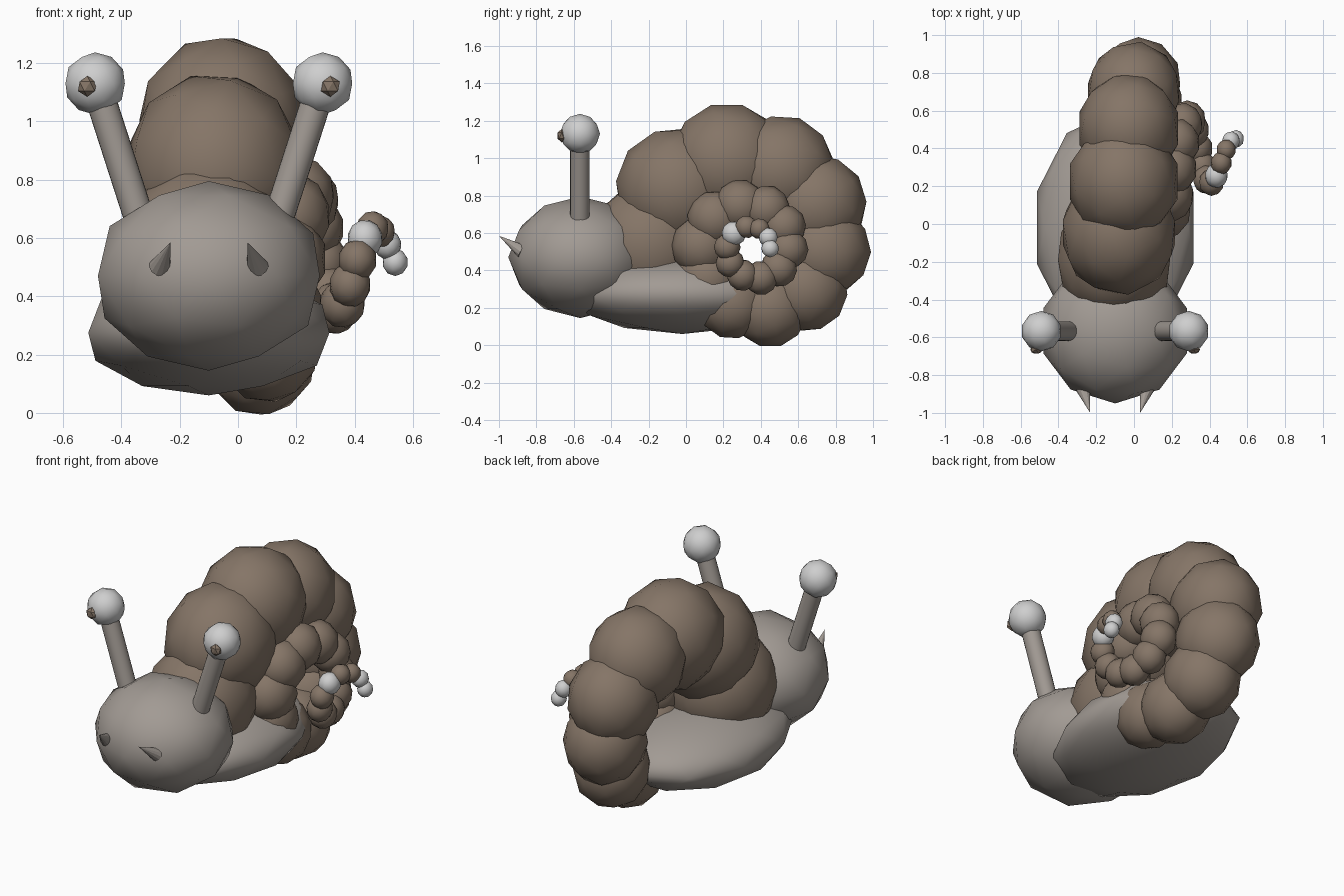
import bpy, math
from mathutils import Vector

if "Cube" in bpy.data.objects:
    bpy.data.objects.remove(bpy.data.objects["Cube"])


def material(name, rgb):
    m = bpy.data.materials.new(name)
    m.diffuse_color = (*rgb, 1)
    m.use_nodes = True
    m.node_tree.nodes["Principled BSDF"].inputs["Base Color"].default_value = m.diffuse_color
    return m


SKIN = material("skin_grey", (0.36, 0.325, 0.295))
SHELL = material("shell_brown", (0.235, 0.178, 0.135))
PALE = material("pale_grey", (0.62, 0.62, 0.62))
CX = -0.10  # the body sits slightly left of the shell tip


def finish(ob, name, mat, smooth=True):
    ob.name = name
    ob.data.materials.append(mat)
    if smooth:
        bpy.ops.object.shade_smooth()
    return ob


def ball(name, loc, scale, mat, rot=(0, 0, 0), sub=2, smooth=True):
    bpy.ops.mesh.primitive_ico_sphere_add(subdivisions=sub, radius=1, location=loc, rotation=rot)
    ob = bpy.context.object
    ob.scale = scale
    return finish(ob, name, mat, smooth)


def rod(name, a, b, r1, r2, mat, sides):
    a, b = Vector(a), Vector(b)
    bpy.ops.mesh.primitive_cone_add(vertices=sides, radius1=r1, radius2=r2, depth=(b - a).length,
                                    location=(a + b) / 2)
    ob = bpy.context.object
    ob.rotation_euler = (b - a).to_track_quat('Z', 'Y').to_euler()
    return finish(ob, name, mat, False)


# Body
ball("head", (CX, -0.565, 0.47), (0.40, 0.385, 0.325), SKIN)
ball("foot", (CX, -0.02, 0.275), (0.435, 0.62, 0.215), SKIN)

# Shell: shrinking balls along a spiral that drifts sideways, ten per turn
for n in range(26):
    angle = math.radians(142 - 36 * (n - 1))
    reach = 0.385 * 0.9324 ** (n - 5)
    r = min(0.25 * 0.92 ** (n - 5), 0.335)
    loc = (-0.106 + 0.0258 * n, 0.355 + reach * math.cos(angle), 0.52 + reach * math.sin(angle))
    ball(f"shell_bead_{n}", loc, (r * 0.93, r, r), PALE if n in (21, 24, 25) else SHELL,
         rot=(angle - math.pi / 2, 0, 0))

# Eye stalks, eyes, pupils and feelers on both sides
for side, s in (("left", -1), ("right", 1)):
    stalk = rod(f"{side}_stalk", (CX + s * 0.24, -0.567, 0.67), (CX + s * 0.385, -0.567, 1.12),
                0.052, 0.052, SKIN, 24)
    bpy.context.view_layer.objects.active = stalk
    bpy.ops.object.shade_smooth_by_angle(angle=math.radians(40))
    ball(f"{side}_eye", (CX + s * 0.39, -0.567, 1.13), (0.107,) * 3, PALE)
    ball(f"{side}_pupil", (CX + s * 0.417, -0.665, 1.12), (0.036, 0.025, 0.036), SHELL,
         sub=1, smooth=False)
    rod(f"{side}_feeler", (CX + s * 0.168, -0.875, 0.50), (CX + s * 0.132, -1.0, 0.585),
        0.038, 0.0, SKIN, 12)
